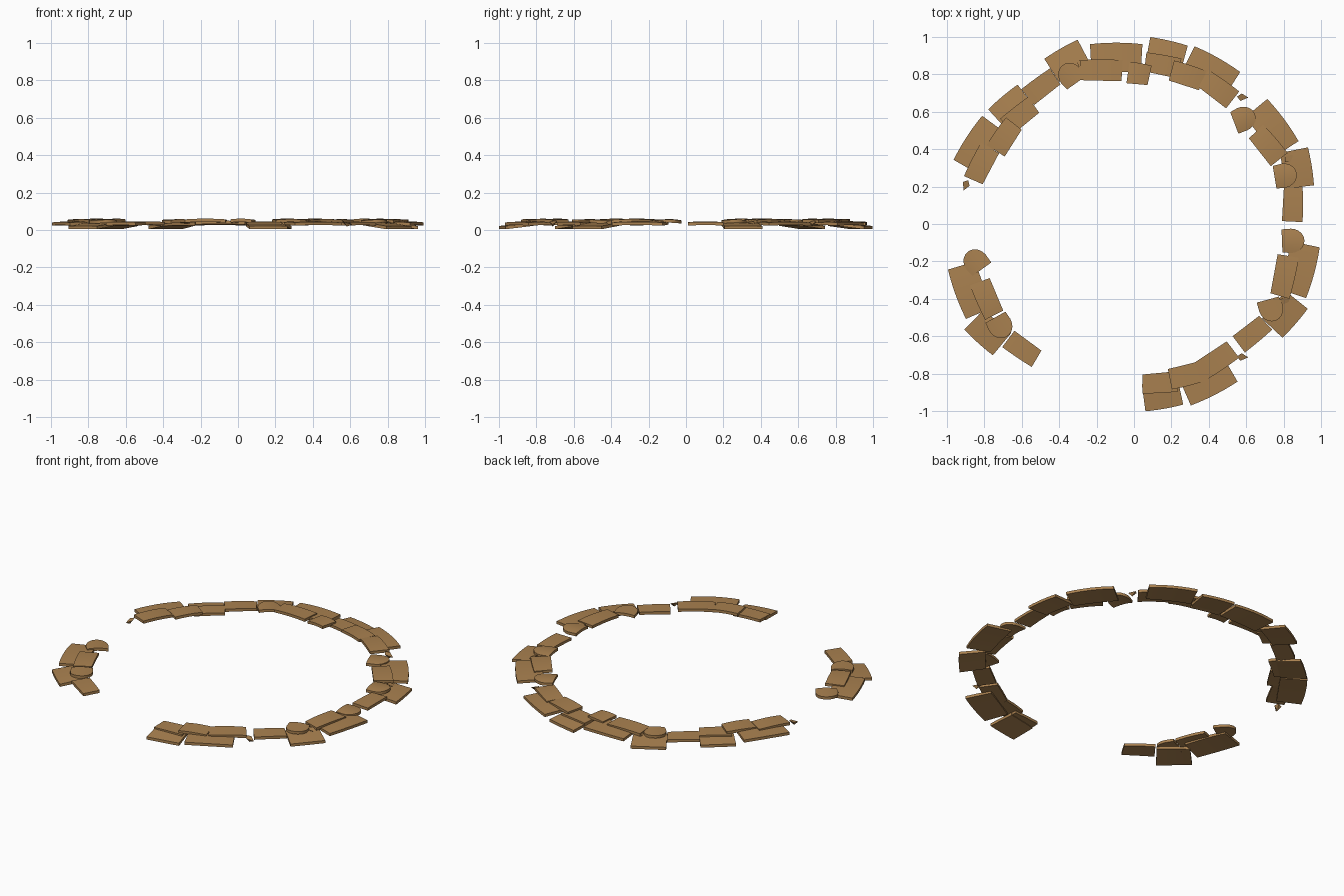
import bpy, bmesh, math, random
from mathutils import Vector

if "Cube" in bpy.data.objects:
    bpy.data.objects.remove(bpy.data.objects["Cube"])

random.seed(4)
mat = bpy.data.materials.new("tan_slab")
mat.diffuse_color = (0.40, 0.22, 0.08, 1)
mat.use_nodes = True
mat.node_tree.nodes["Principled BSDF"].inputs["Base Color"].default_value = mat.diffuse_color
THICK = 0.017


def slab(name, x, y, face, width, depth, z, slope, bow=0.008, sag=0.004, rounded=False):
    """Thin bent plate; (x, y) is the middle of its outer edge, face its outward angle."""
    a = math.radians(face)
    out = Vector((math.cos(a), math.sin(a)))
    tan = Vector((-out.y, out.x))
    cols, rows = (10 if rounded else 6), 2
    skew = random.uniform(-0.006, 0.006)
    bm = bmesh.new()
    layers = []
    for drop in (0, THICK):
        grid = []
        for i in range(cols + 1):
            s = 2 * i / cols - 1
            if rounded:
                s = math.sin(s * math.pi / 2)
                front = -depth * 0.6 * (1 - math.sqrt(max(0, 1 - s * s)))
            else:
                front = bow * (1 - s * s)
            line = []
            for j in range(rows + 1):
                t = j / rows
                v = front * (1 - t) + (-depth + skew * s) * t
                u = s * width / 2 * (1 - 0.06 * t)
                p = Vector((x, y)) + tan * u + out * v
                line.append(bm.verts.new((p.x, p.y, max(0, z - slope * v - sag * s * s - drop))))
            grid.append(line)
        layers.append(grid)
    top, bot = layers
    for i in range(cols):
        for j in range(rows):
            for g in (top, bot):
                bm.faces.new((g[i][j], g[i + 1][j], g[i + 1][j + 1], g[i][j + 1]))
        for j in (0, rows):
            bm.faces.new((top[i][j], top[i + 1][j], bot[i + 1][j], bot[i][j]))
    for j in range(rows):
        for i in (0, cols):
            bm.faces.new((top[i][j], top[i][j + 1], bot[i][j + 1], bot[i][j]))
    finish(name, bm)


def finish(name, bm):
    bmesh.ops.recalc_face_normals(bm, faces=bm.faces)
    me = bpy.data.meshes.new(name)
    bm.to_mesh(me)
    bm.free()
    me.materials.append(mat)
    ob = bpy.data.objects.new(name, me)
    bpy.context.collection.objects.link(ob)
    bpy.ops.object.select_all(action='DESELECT')
    ob.select_set(True)
    bpy.context.view_layer.objects.active = ob
    bpy.ops.object.shade_smooth_by_angle(angle=math.radians(30))


# Wide outer slabs
for x, y, f in [(-.095, .96, 90), (.445, .88, 60.6), (.795, .555, 36.5), (.955, -.26, -15),
                (.428, -.905, -63), (-.945, -.375, 200), (-.887, .46, 147)]:
    slab("wide_outer_slab", x, y, f, .28, .15, .044, .04)

# Low outer slabs
for x, y, f in [(-.39, .933, 120), (.187, .975, 77), (.945, .308, 9), (.86, -.53, -41),
                (.162, -.982, -80), (-.83, -.632, 228), (-.70, .678, 130)]:
    slab("low_outer_slab", x, y, f, .205, .15, .023, .12, bow=.004, sag=.002)

# Narrow connecting slabs
for x, y, f in [(-.525, .775, 126), (.90, .105, 0), (.665, -.625, -50), (-.625, -.71, 236),
                (.16, .90, 80), (.14, -.90, -87), (-.64, .62, 128)]:
    slab("narrow_slab", x, y, f, .19, .105, .043, .02, bow=.002, sag=.002)

# Upper inner slabs
for x, y, f, w in [(-.862, .345, 153, .2), (-.175, .875, 90, .23), (.48, .765, 55, .2),
                   (.755, .455, 41, .2), (.855, -.29, -13, .225), (.47, -.775, -56, .22),
                   (-.835, -.42, 204, .2), (.285, -.862, -76, .17), (-.735, .495, 145, .18),
                   (.30, .845, 72, .18), (.035, .855, 80, .12)]:
    slab("upper_inner_slab", x, y, f, w, .11, .058, .025, bow=.003)

# Rounded broken pieces, given by centre and rounded direction
for x, y, f in [(-.345, .80, 130), (.59, .565, 25), (.81, .26, 10), (.85, -.09, 0),
                (.735, -.46, -70), (-.71, -.55, -60), (-.85, -.195, 130)]:
    a = math.radians(f)
    slab("rounded_piece", x + .06 * math.cos(a), y + .06 * math.sin(a), f,
         .13, .12, .056, .02, sag=.006, rounded=True)

# Small splinters
for x, y, f in [(.58, .675, 0), (.58, -.712, 0), (-.90, .207, 250), (-.28, .86, 80),
                (.83, .35, 45), (.81, -.41, 0), (-.78, -.51, 170)]:
    bm = bmesh.new()
    a = math.radians(f)
    for u, v, h in [(.03, 0, .03), (-.005, .022, .045), (-.03, .005, .05), (-.012, -.018, .042), (0, 0, .018)]:
        bm.verts.new((x + u * math.cos(a) - v * math.sin(a), y + u * math.sin(a) + v * math.cos(a), h))
    bmesh.ops.convex_hull(bm, input=bm.verts)
    finish("splinter", bm)
